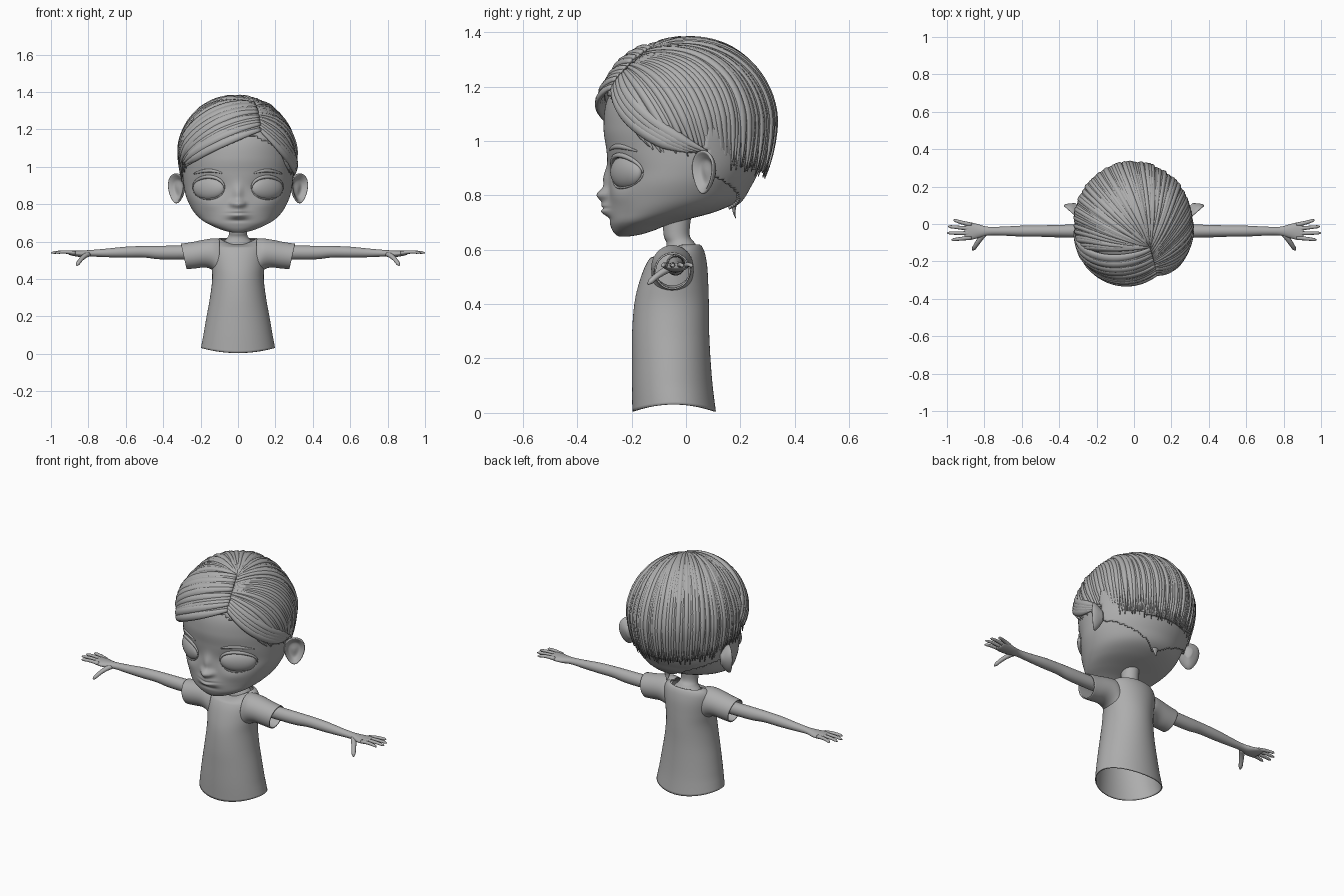
import bpy, bmesh, math, random
from mathutils import Vector
from mathutils.bvhtree import BVHTree

random.seed(4)
if "Cube" in bpy.data.objects:
    bpy.data.objects.remove(bpy.data.objects["Cube"])

clay = bpy.data.materials.new("clay_grey")
clay.use_nodes = True
GREY = (0.42, 0.42, 0.42, 1)
clay.diffuse_color = GREY
clay.node_tree.nodes["Principled BSDF"].inputs["Base Color"].default_value = GREY


# ---- helpers ----
def finish(name, bm, mirror=False, thickness=0, offset=-1):
    bmesh.ops.recalc_face_normals(bm, faces=bm.faces[:])
    mesh = bpy.data.meshes.new(name)
    bm.to_mesh(mesh)
    bm.free()
    mesh.materials.append(clay)
    for p in mesh.polygons:
        p.use_smooth = True
    ob = bpy.data.objects.new(name, mesh)
    bpy.context.scene.collection.objects.link(ob)
    if thickness:
        mod = ob.modifiers.new("thickness", 'SOLIDIFY')
        mod.thickness, mod.offset = thickness, offset
    if mirror:
        ob.modifiers.new("mirror", 'MIRROR')
    return ob


def loft(bm, rings, caps=True):
    rows = [[bm.verts.new(p) for p in r] for r in rings]
    n = len(rows[0])
    for a, b in zip(rows, rows[1:]):
        for i in range(n):
            j = (i + 1) % n
            bm.faces.new((a[i], a[j], b[j], b[i]))
    if caps:
        bm.faces.new(rows[0])
        bm.faces.new(rows[-1])


def smooth_keys(keys, steps):
    out = []
    for i in range(len(keys) - 1):
        quad = zip(keys[max(i - 1, 0)], keys[i], keys[i + 1], keys[min(i + 2, len(keys) - 1)])
        quad = list(quad)
        for s in range(steps):
            t = s / steps
            out.append([b + t / 2 * (c - a + t * (2 * a - 5 * b + 4 * c - d + t * (3 * b - a - 3 * c + d)))
                        for a, b, c, d in quad])
    return out + [list(keys[-1])]


def circle(n):
    return [(math.cos(2 * math.pi * i / n), math.sin(2 * math.pi * i / n)) for i in range(n)]


def tube(bm, pts, radii, ups, flat=1, n=8):
    rings = []
    for i, p in enumerate(pts):
        tan = (pts[min(i + 1, len(pts) - 1)] - pts[max(i - 1, 0)]).normalized()
        side = tan.cross(ups[i]).normalized()
        up = side.cross(tan)
        rings.append([p + radii[i] * (side * c + up * s * flat) for c, s in circle(n)])
    loft(bm, rings)


def bezier(a, b, c, n):
    return [a * (1 - t) ** 2 + b * 2 * t * (1 - t) + c * t * t for t in [i / (n - 1) for i in range(n)]]


# ---- head: lofted sections (z, half width, front y, back y) with soft bumps for the features ----
head_keys = [(.648, .02, -.245, -.215), (.655, .06, -.258, -.17), (.67, .105, -.27, -.12),
             (.69, .15, -.278, -.07), (.71, .185, -.282, 0), (.74, .22, -.285, .11),
             (.78, .25, -.285, .19), (.84, .277, -.285, .23), (.9, .29, -.285, .26),
             (.97, .297, -.293, .28), (1.05, .3, -.303, .3), (1.15, .29, -.29, .295),
             (1.25, .235, -.23, .25), (1.32, .15, -.15, .16), (1.355, .02, -.02, .02)]
# bump: amount, x, z, x spread, z spread
bumps = [(.04, 0, .8, .03, .024), (.02, 0, .86, .022, .045), (.03, 0, .748, .048, .028),
         (-.012, 0, .752, .045, .006), (-.008, 0, .715, .05, .012)]
for s in (-1, 1):
    bumps += [(-.022, s * .155, .885, .07, .045), (.008, s * .15, .8, .06, .04),
              (.012, s * .03, .803, .012, .014)]


def face_point(x, y, z):
    if y < -.1:
        y -= sum(a * math.exp(-((x - bx) / sx) ** 2 - ((z - bz) / sz) ** 2) for a, bx, bz, sx, sz in bumps)
    return x, y, z


head = bmesh.new()
loft(head, [[face_point(w * c, (f + b) / 2 + (b - f) / 2 * s, z) for c, s in circle(128)]
            for z, w, f, b in smooth_keys(head_keys, 8)])
bvh = BVHTree.FromBMesh(head)
nape = head.copy()
finish("head", head)


def on_face(x, z, lift=.002):
    return bvh.ray_cast(Vector((x, -1, z)), Vector((0, 1, 0)))[0] - Vector((0, lift, 0))


# smooth undercut hair at the nape, with a pointed tuft
bmesh.ops.delete(nape, geom=[f for f in nape.faces if (lambda p: p.y < .07 or p.z > 1.05 or
                 p.z < .755 + .45 * abs(p.x))(f.calc_center_median())], context='FACES')
finish("nape_hair", nape, thickness=.012, offset=1)
tuft = bmesh.new()
tuft_path = bezier(Vector((0, .215, .84)), Vector((0, .16, .77)), Vector((0, .183, .715)), 10)
tube(tuft, tuft_path, [.045 * (1 - i / 9) + .003 for i in range(10)], [Vector((0, 1, 0))] * 10, .4, 12)
finish("nape_tuft", tuft)

# ---- eyes, lids and brows ----
eye = bmesh.new()
bmesh.ops.create_uvsphere(eye, u_segments=32, v_segments=20, radius=1)
turn = math.radians(32)
for v in eye.verts:
    x, y, z = v.co.x * .098, v.co.y * .037, v.co.z * .062
    v.co = (.155 + x * math.cos(turn) - y * math.sin(turn), -.218 + x * math.sin(turn) + y * math.cos(turn), .885 + z)
finish("eye", eye, mirror=True)

FORWARD = Vector((0, -1, 0))
lid = bmesh.new()
arc = [math.radians(-5 + 190 * i / 24) for i in range(25)]
tube(lid, [on_face(.157 + .084 * math.cos(a), .887 + .06 * math.sin(a)) for a in arc],
     [.003 + .007 * math.sin(math.pi * i / 24) for i in range(25)], [FORWARD] * 25)
arc = [math.radians(185 + 170 * i / 20) for i in range(21)]
tube(lid, [on_face(.157 + .082 * math.cos(a), .885 + .058 * math.sin(a), 0) for a in arc],
     [.004] * 21, [FORWARD] * 21)
finish("eyelid", lid, mirror=True)
brow = bmesh.new()
tube(brow, [on_face(.085 + .15 * i / 14, .955 + .025 * math.sin(math.pi * (.15 + .75 * i / 14)), 0) for i in range(15)],
     [.002 + .008 * math.sin(math.pi * (i + 1) / 16) for i in range(15)], [FORWARD] * 15, .6)
finish("eyebrow", brow, mirror=True)

# ---- ears: a cupped dish leaning out and back ----
ear = bmesh.new()
out, across, ear_mid = Vector((.66, -.75, 0)), Vector((.75, .66, 0)), Vector((.325, .068, .885))
dish = smooth_keys([(-.04, .35), (-.015, .8), (.004, 1), (.012, .94), (.002, .75), (-.01, .5), (-.008, .1)], 4)
loft(ear, [[ear_mid + out * d + across * (.056 * k * c * (1 + .25 * s)) + Vector((0, 0, .08 * k * s))
            for c, s in circle(32)] for d, k in dish])
finish("ear", ear, mirror=True)

# ---- neck ----
neck = bmesh.new()
loft(neck, [[(w * c, y + d * s, z) for c, s in circle(32)] for z, w, d, y in smooth_keys(
    [(.56, .09, .07, -.01), (.595, .08, .065, -.01), (.625, .054, .052, -.02), (.66, .047, .048, -.035),
     (.76, .05, .055, -.03)], 6)])
finish("neck", neck)

# ---- shirt: open body and sleeves ----
shirt = bmesh.new()
rings = []
for z, w, f, b in smooth_keys([(.005, .198, -.197, .11), (.1, .185, -.199, .098), (.2, .168, -.199, .09),
                               (.3, .15, -.198, .085), (.4, .138, -.19, .084), (.47, .142, -.175, .082),
                               (.54, .148, -.15, .078), (.585, .143, -.12, .07), (.61, .125, -.09, .06),
                               (.619, .1, -.065, .05)], 5):
    hem, collar = max(0, 1 - z / .1) * .028, max(0, (z - .57) / .05) * .035
    rings.append([(w * c, (f + b) / 2 + (b - f) / 2 * s, z + hem * c * c - collar * max(0, -s) ** 2)
                  for c, s in circle(64)])
loft(shirt, rings, caps=False)
finish("shirt_body", shirt, thickness=.006)
sleeve = bmesh.new()
loft(sleeve, [[(x + tilt * s, -.05 + d * c, z + h * s) for c, s in circle(40)]
              for x, z, h, d, tilt in smooth_keys(
    [(.1, .508, .107, .075, 0), (.135, .532, .085, .078, 0), (.18, .536, .074, .074, .004),
     (.24, .527, .07, .069, .01), (.29, .521, .068, .066, .015)], 5)], caps=False)
finish("shirt_sleeve", sleeve, mirror=True, thickness=.006)

# ---- arms and hands ----
arm = bmesh.new()
loft(arm, [[(x, -.038 + d * c, z + h * s) for c, s in circle(24)] for x, z, h, d in smooth_keys(
    [(.18, .545, .038, .036), (.3, .542, .037, .035), (.42, .542, .036, .033), (.5, .546, .031, .03),
     (.6, .544, .029, .029), (.7, .54, .023, .024), (.78, .538, .018, .023), (.83, .535, .018, .036),
     (.87, .537, .015, .046), (.9, .54, .011, .045), (.906, .54, .006, .04)], 4)])
UP = Vector((0, 0, 1))


def finger(a, b, c, r):
    tube(arm, bezier(Vector(a), Vector(b), Vector(c), 10),
         [r * (1 - .35 * i / 9) if i < 9 else r * .25 for i in range(10)], [UP] * 10, .9, 10)


for base, tip_x, tip_y in ((-.004, .965, .022), (-.026, .994, -.013), (-.05, 1, -.048), (-.073, .975, -.085)):
    finger((.87, base, .539), (.93, (base + tip_y) / 2, .55), (tip_x, tip_y, .54), .012)
finger((.80, -.05, .534), (.835, -.095, .52), (.862, -.14, .473), .016)
finish("arm_and_hand", arm, mirror=True)

# ---- hair: a cap covered in tapered locks that fan out from a side parting ----
CENTRE = Vector((-.005, 0, 1.06))


def on_scalp(p, scale=1):
    d = p - CENTRE
    k = scale / math.hypot(d.x / .32, d.y / .335, d.z / (.325 if d.z > 0 else .45))
    return CENTRE + d * k


def hem(y):
    return .95 + 2.4 * y * y if y < 0 else .95 - .27 * y


cap = bmesh.new()
bmesh.ops.create_uvsphere(cap, u_segments=96, v_segments=72, radius=1)
for v in cap.verts:
    v.co = on_scalp(CENTRE + v.co, .95)
bmesh.ops.delete(cap, geom=[v for v in cap.verts if v.co.z < hem(v.co.y) + .01], context='VERTS')
finish("hair_cap", cap, thickness=.02)


def lock(bm, a, b, c, r, scale, flat):
    pts = [on_scalp(p, scale) for p in bezier(a, b, c, 24)]
    radii = [r * (.45 + .55 * math.sin(math.pi * min(.5, i / 20))) * min(1, .15 + (23 - i) / 6) for i in range(24)]
    tube(bm, pts, radii, [(p - CENTRE).normalized() for p in pts], flat)


locks = bmesh.new()
COUNT = 88
part_front, part_back = Vector((.12, -.27, 1.24)), Vector((.09, -.13, 1.36))
for i in range(COUNT):
    t = i / (COUNT - 1)
    a = math.radians(-25 + 230 * t)
    end = Vector((.3 * math.cos(a), .32 * math.sin(a), 0))
    end.z = hem(end.y) + random.uniform(-.025, .015)
    high = CENTRE + Vector((.5 * math.cos(a), .5 * math.sin(a), .38))
    via = (CENTRE + Vector((.27, -.2, 0))).lerp(high, min(1, t * 4))
    lock(locks, part_front.lerp(part_back, min(1, t * 3)), via, end,
         random.uniform(.013, .018), .968 + random.uniform(-.012, .012), .85)
finish("hair_locks", locks)

# swept fringe
fringe = bmesh.new()
for i in range(13):
    f = i / 12
    lock(fringe, Vector((.12 - .03 * f, -.27 + .13 * f, 1.2 + .15 * f)),
         Vector((-.12 - .05 * f, -.32 + .1 * f, 1.1 + .2 * f)),
         Vector((-.31, -.17 + .13 * f, 1 + .05 * f + random.uniform(-.015, .015))),
         random.uniform(.021, .027), .995 + random.uniform(-.012, .012), .6)
# thick edge locks beside the forehead
for i in range(4):
    f = i / 3
    lock(fringe, Vector((.12, -.28 + .03 * f, 1.21 + .04 * f)), CENTRE + Vector((.27, -.22 + .04 * f, -.03 + .05 * f)),
         Vector((.3, .02 + .06 * f, .96)), .022, .99, .6)
finish("hair_fringe", fringe)
